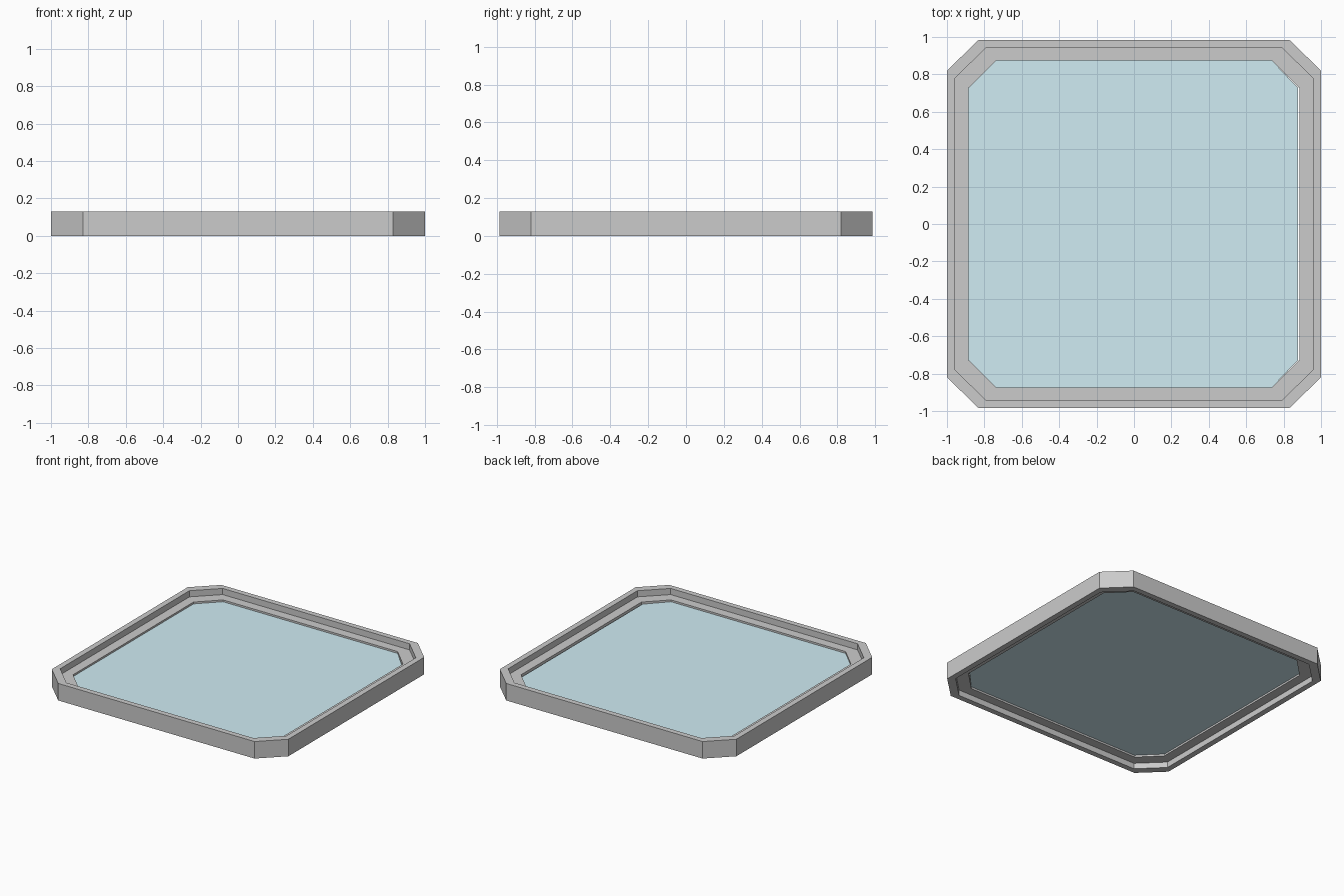
import bpy, bmesh

if "Cube" in bpy.data.objects:
    bpy.data.objects.remove(bpy.data.objects["Cube"])

# Chamfered-rectangle rings: half width, half depth, and where the corner cuts start
OUTER = (1.0, 0.985, 0.83, 0.82)
MIDDLE = (0.957, 0.943, 0.79, 0.78)
INNER = (0.885, 0.873, 0.738, 0.727)
HEIGHT = 0.13


def octagon(ring):
    a, b, c, d = ring
    half = [(a, -d), (a, d), (c, b), (-c, b)]
    return half + [(-x, -y) for x, y in half]


def add_object(name, bm):
    bmesh.ops.recalc_face_normals(bm, faces=bm.faces)
    mesh = bpy.data.meshes.new(name)
    bm.to_mesh(mesh)
    bm.free()
    obj = bpy.data.objects.new(name, mesh)
    bpy.context.collection.objects.link(obj)
    return obj


def sweep(name, profile):
    """Join (ring, z) loops into a closed octagonal frame."""
    bm = bmesh.new()
    loops = [[bm.verts.new((x, y, z)) for x, y in octagon(r)] for r, z in profile]
    for i, lower in enumerate(loops):
        upper = loops[(i + 1) % len(loops)]
        for j in range(8):
            k = (j + 1) % 8
            bm.faces.new((lower[j], lower[k], upper[k], upper[j]))
    return add_object(name, bm)


# Frame: tall outer rim with a thinner ledge halfway up its inside
sweep("frame", [(OUTER, 0), (OUTER, HEIGHT), (MIDDLE, HEIGHT), (MIDDLE, 0.083),
                (INNER, 0.083), (INNER, 0.043), (MIDDLE, 0.043), (MIDDLE, 0)])

# Glass pane: thin slab recessed in the ledge, with a hairline gap on the right
bm = bmesh.new()
low = [bm.verts.new((min(x, 0.877), y, 0.057)) for x, y in octagon(INNER)]
face = bm.faces.new(low)
top = bmesh.ops.extrude_face_region(bm, geom=[face], use_keep_orig=True)["geom"]
bmesh.ops.translate(bm, verts=[v for v in top if isinstance(v, bmesh.types.BMVert)],
                    vec=(0, 0, 0.012))
pane = add_object("glass_pane", bm)
glass = bpy.data.materials.new("blue_glass")
glass.diffuse_color = (0.63, 0.84, 0.90, 1)
glass.use_nodes = True
glass.node_tree.nodes["Principled BSDF"].inputs["Base Color"].default_value = glass.diffuse_color
pane.data.materials.append(glass)
